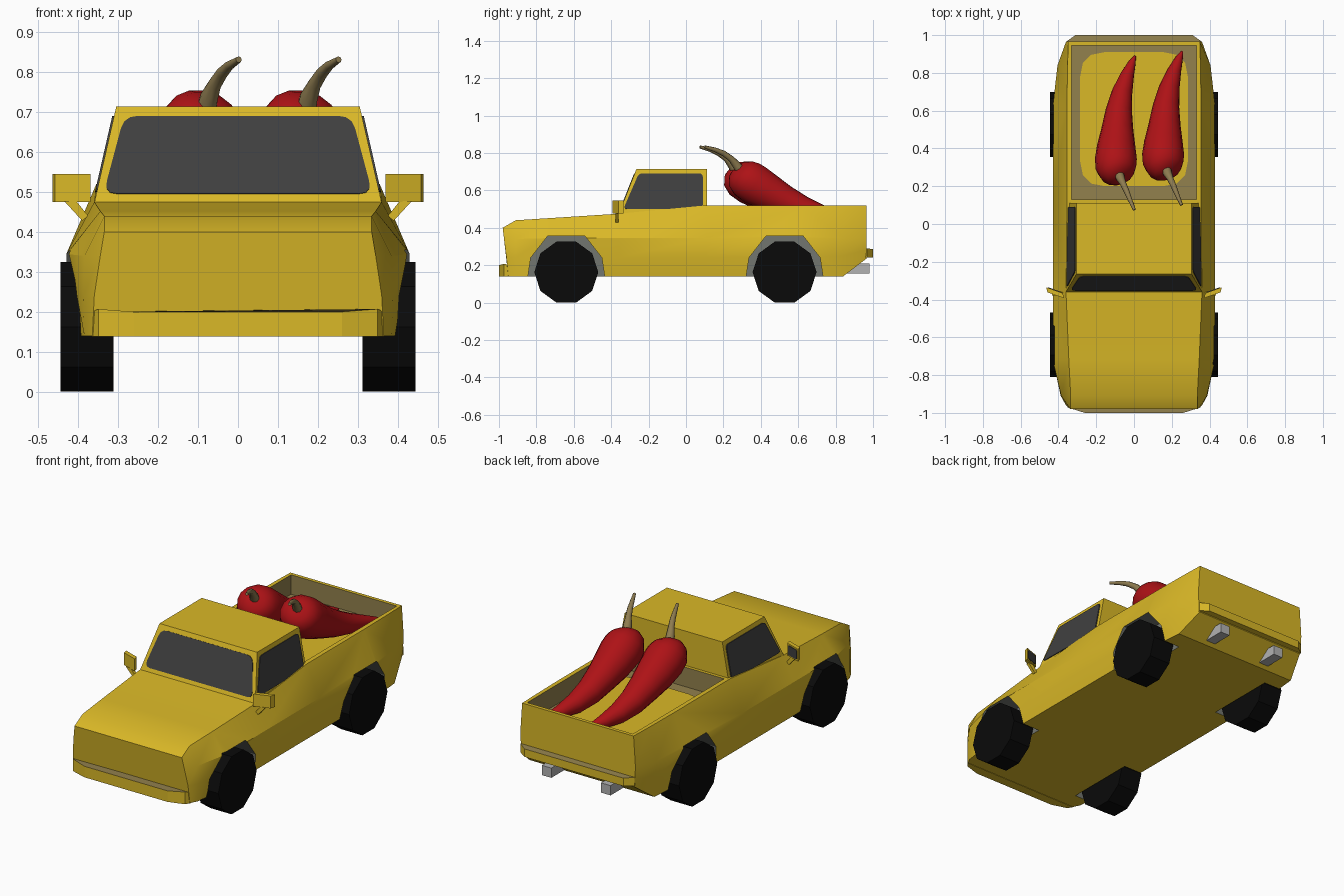
import bpy, bmesh, math
from mathutils import Vector

if "Cube" in bpy.data.objects:
    bpy.data.objects.remove(bpy.data.objects["Cube"])


def material(name, r, g, b):
    m = bpy.data.materials.new(name)
    m.diffuse_color = (r, g, b, 1)
    m.use_nodes = True
    m.node_tree.nodes["Principled BSDF"].inputs["Base Color"].default_value = m.diffuse_color
    return m


YELLOW = material("yellow paint", 0.70, 0.48, 0.02)
GREY = material("grey liner", 0.17, 0.18, 0.16)
OLIVE = material("olive trim", 0.29, 0.22, 0.075)
GLASS = material("dark glass", 0.05, 0.05, 0.05)
BLACK = material("black rubber", 0.003, 0.003, 0.003)
METAL = material("light metal", 0.45, 0.45, 0.45)
RED = material("pepper red", 0.42, 0.006, 0.008)
STEM = material("stem brown", 0.27, 0.20, 0.08)


def build(name, verts, faces, mats, smooth=0, index=0):
    bm = bmesh.new()
    vs = [bm.verts.new(v) for v in verts]
    for f in faces:
        bm.faces.new([vs[i] for i in f]).material_index = index
    bmesh.ops.recalc_face_normals(bm, faces=bm.faces)
    me = bpy.data.meshes.new(name)
    bm.to_mesh(me)
    bm.free()
    for m in mats:
        me.materials.append(m)
    ob = bpy.data.objects.new(name, me)
    bpy.context.collection.objects.link(ob)
    if smooth:
        activate(ob)
        bpy.ops.object.shade_smooth_by_angle(angle=math.radians(smooth))
    return ob


def activate(ob):
    bpy.ops.object.select_all(action='DESELECT')
    ob.select_set(True)
    bpy.context.view_layer.objects.active = ob


def loft(name, rings, mats, smooth=0, index=0):
    """Join equal-sized closed rings and cap both ends."""
    n = len(rings[0])
    verts = [p for r in rings for p in r]
    faces = [(k * n + i, k * n + (i + 1) % n, (k + 1) * n + (i + 1) % n, (k + 1) * n + i)
             for k in range(len(rings) - 1) for i in range(n)]
    last = (len(rings) - 1) * n
    faces += [tuple(range(n)), tuple(range(last, last + n))]
    return build(name, verts, faces, mats, smooth, index)


def prism_x(name, yz, x0, x1, mats, index=0):
    return loft(name, [[(x, y, z) for y, z in yz] for x in (x0, x1)], mats, 0, index)


def box(name, lo, hi, mats, index=0):
    yz = [(lo[1], lo[2]), (hi[1], lo[2]), (hi[1], hi[2]), (lo[1], hi[2])]
    return prism_x(name, yz, lo[0], hi[0], mats, index)


def plate(name, corners, rad, mat, thick=0.006):
    """Thin rounded plate, centred on the plane of its corners."""
    c = [Vector(p) for p in corners]
    pts = []
    for i, p in enumerate(c):
        a = p + (c[i - 1] - p).normalized() * rad
        b = p + (c[(i + 1) % len(c)] - p).normalized() * rad
        pts += [a.lerp(p, t).lerp(p.lerp(b, t), t) for t in (0, 0.33, 0.67, 1)]
    nrm = (c[1] - c[0]).cross(c[2] - c[0]).normalized() * thick / 2
    return loft(name, [[p - nrm for p in pts], [p + nrm for p in pts]], [mat])


def tube(name, path, mat, sides=12):
    """Tapered tube along (x, y, z, radius) points."""
    ps = [Vector(p[:3]) for p in path]
    rings = []
    for i, p in enumerate(ps):
        t = (ps[min(i + 1, len(ps) - 1)] - ps[max(i - 1, 0)]).normalized()
        u = t.cross(Vector((0, 0, 1))).normalized()
        v = u.cross(t)
        rings.append([p + (u * math.cos(a) + v * math.sin(a)) * path[i][3]
                      for a in (math.tau * k / sides for k in range(sides))])
    return loft(name, rings, [mat], 50)


def cut(ob, cutter):
    activate(ob)
    mod = ob.modifiers.new("cut", 'BOOLEAN')
    mod.operation = 'DIFFERENCE'
    mod.solver = 'EXACT'
    mod.object = cutter
    bpy.ops.object.modifier_apply(modifier=mod.name)
    bpy.data.objects.remove(cutter, do_unlink=True)


# Body: half sections (x, y, z) from sill to top, mirrored into rings
PAINT = [YELLOW, GREY, OLIVE]


def section(y, xs, zs):
    return [(x, y, z) for x, z in zip(xs, zs)]


wide = (0.41, 0.425, 0.43)
halves = [
    [(0.365, -0.95, 0.14), (0.36, -0.96, 0.24), (0.345, -0.973, 0.34), (0.335, -0.98, 0.40)],
    section(-0.91, (0.385, 0.388, 0.385, 0.335), (0.14, 0.24, 0.34, 0.44)),
    section(-0.72, wide + (0.345,), (0.14, 0.24, 0.345, 0.452)),
    section(-0.36, wide + (0.36,), (0.14, 0.24, 0.345, 0.475)),
    section(0.11, wide + (0.355,), (0.14, 0.24, 0.345, 0.52)),
    section(0.62, wide + (0.355,), (0.14, 0.24, 0.345, 0.52)),
    section(0.84, (0.39, 0.40, 0.405, 0.352), (0.14, 0.25, 0.345, 0.52)),
    section(0.965, (0.35, 0.355, 0.36, 0.348), (0.235, 0.28, 0.345, 0.52)),
]
body = loft("truck_body", [h + [(-x, y, z) for x, y, z in reversed(h)] for h in halves], PAINT)

# Cargo bed and wheel wells cut out of the body
cut(body, box("bed_cutter", (-0.33, 0.13, 0.41), (0.33, 0.945, 0.8), PAINT, 2))
ARCH = [(-0.205, 0.1), (-0.205, 0.14), (-0.19, 0.24), (-0.1, 0.355),
        (0.1, 0.355), (0.19, 0.24), (0.205, 0.14), (0.205, 0.1)]
AXLES = {"front": -0.64, "rear": 0.527}
for cy in AXLES.values():
    for s in (-1, 1):
        cut(body, prism_x("well_cutter", [(cy + y, z) for y, z in ARCH],
                          s * 0.3, s * 0.6, PAINT, 1))
activate(body)
bpy.ops.object.shade_smooth_by_angle(angle=math.radians(28))
plate("bed_floor", [(-0.285, 0.2, 0.412), (0.285, 0.2, 0.412),
                    (0.285, 0.91, 0.412), (-0.285, 0.91, 0.412)], 0.13, YELLOW)

# Cab
loft("cab", [[(-0.36, -0.36, 0.473), (0.36, -0.36, 0.473), (0.35, 0.112, 0.473), (-0.35, 0.112, 0.473)],
             [(-0.305, -0.265, 0.714), (0.305, -0.265, 0.714), (0.305, 0.112, 0.714), (-0.305, 0.112, 0.714)]],
     [YELLOW])


# Windows lie on the sloping cab planes
def wy(z):
    return -0.36 + (z - 0.473) * 0.394


def wx(z):
    return 0.36 - (z - 0.473) * 0.228


plate("windshield", [(-0.337, wy(0.495), 0.495), (0.337, wy(0.495), 0.495),
                     (0.285, wy(0.69), 0.69), (-0.285, wy(0.69), 0.69)], 0.035, GLASS)
for s, side in ((-1, "left"), (1, "right")):
    plate(side + "_window", [(s * wx(0.5), -0.335, 0.5), (s * (wx(0.5) - 0.007), 0.09, 0.5),
                             (s * wx(0.69), 0.09, 0.69), (s * wx(0.69), -0.252, 0.69)], 0.02, GLASS, 0.009)

    # Wheels: ten sides, flat on the ground
    for end, cy in AXLES.items():
        prism_x(f"{end}_{side}_wheel",
                [(cy + 0.171 * math.cos(math.tau * k / 10), 0.1626 + 0.171 * math.sin(math.tau * k / 10))
                 for k in range(10)], s * 0.312, s * 0.445, [BLACK])

    # Mirrors, swept back, with glass behind and a slanted arm
    plan = [(0.37, -0.393), (0.458, -0.362), (0.465, -0.335), (0.377, -0.366)]
    loft(side + "_mirror", [[(s * x, y, z) for x, y in plan] for z in (0.475, 0.545)], [YELLOW])
    plate(side + "_mirror_glass", [(s * 0.386, -0.362, 0.483), (s * 0.456, -0.338, 0.483),
                                   (s * 0.456, -0.338, 0.537), (s * 0.386, -0.362, 0.537)], 0.008, GLASS)
    arm = [(0.375, 0.44), (0.39, 0.428), (0.435, 0.477), (0.405, 0.477)]
    loft(side + "_mirror_arm", [[(s * x, y, z) for x, z in arm] for y in (-0.378, -0.36)], [YELLOW])

    # Exhaust pipes
    box(side + "_exhaust", (s * 0.185 - 0.03, 0.80, 0.155), (s * 0.185 + 0.03, 0.98, 0.21), [METAL])

# Bumpers: tapered in plan, olive on top
for name, plan, z0, zs in (
        ("front_bumper", [(0.366, -0.945), (0.35, -0.972), (0.26, -1.0)], 0.138, (0.2, 0.207, 0.2)),
        ("rear_bumper", [(0.35, 0.95), (0.355, 0.968), (0.31, 1.0)], 0.24, (0.29, 0.29, 0.285))):
    full = [(x, y, z) for (x, y), z in zip(plan, zs)]
    full += [(-x, y, z) for x, y, z in reversed(full)]
    ob = loft(name, [[(x, y, z0) for x, y, z in full], full], [YELLOW, OLIVE])
    for p in ob.data.polygons:
        p.material_index = int(p.normal.z > 0.7)

# Chili peppers lying in the bed, with curved stems
PEPPER = [(-0.078, 0.243, 0.715, 0.02), (-0.082, 0.25, 0.708, 0.06), (-0.088, 0.267, 0.69, 0.09),
          (-0.095, 0.30, 0.66, 0.108), (-0.096, 0.345, 0.63, 0.111), (-0.094, 0.41, 0.592, 0.102),
          (-0.088, 0.50, 0.545, 0.085), (-0.08, 0.60, 0.50, 0.07), (-0.062, 0.70, 0.468, 0.054),
          (-0.035, 0.79, 0.45, 0.036), (-0.008, 0.86, 0.44, 0.018), (0.006, 0.89, 0.437, 0.005)]
STALK = [(-0.08, 0.27, 0.70, 0.026), (-0.073, 0.245, 0.735, 0.024), (-0.058, 0.215, 0.77, 0.017),
         (-0.04, 0.175, 0.798, 0.015), (-0.022, 0.13, 0.817, 0.012), (0.002, 0.075, 0.832, 0.008)]
for side, dx, dy in (("left", 0, 0), ("right", 0.25, 0.025)):
    tube(side + "_pepper", [(x + dx, y + dy, z, r) for x, y, z, r in PEPPER], RED, 14)
    tube(side + "_pepper_stem", [(x + dx, y + dy, z, r) for x, y, z, r in STALK], STEM, 8)
